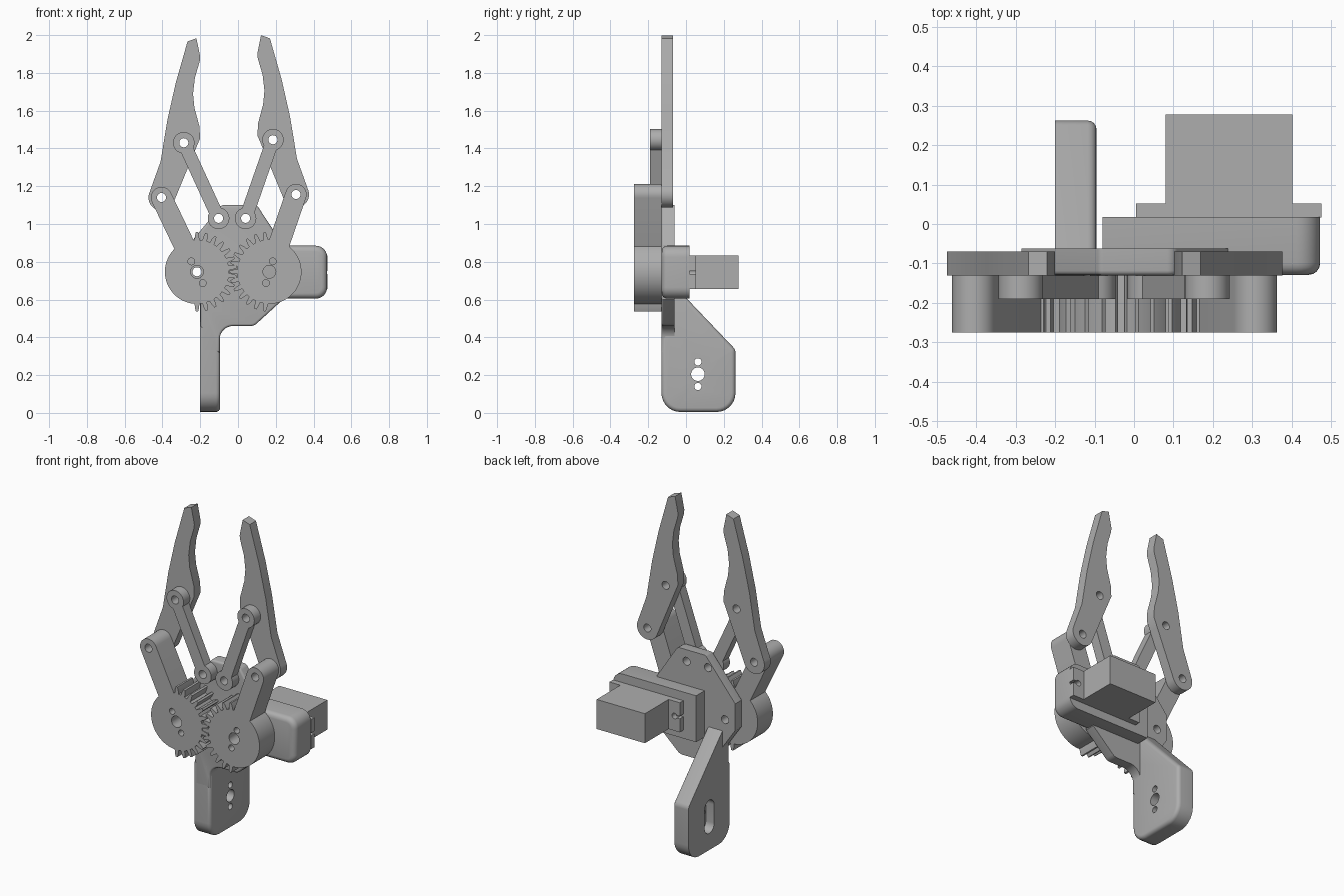
import bpy, bmesh, math
from mathutils import Vector

cube = bpy.data.objects.get("Cube")
if cube:
    bpy.data.objects.remove(cube, do_unlink=True)

grey = bpy.data.materials.new("mid grey")
grey.use_nodes = True
COL = (0.42, 0.42, 0.42, 1)
grey.diffuse_color = COL
bsdf = next(n for n in grey.node_tree.nodes if n.type == 'BSDF_PRINCIPLED')
bsdf.inputs["Base Color"].default_value = COL


def arc(c, r, a0, a1, n=16):
    """Points on an arc, angles in degrees."""
    return [(c[0] + r * math.cos(math.radians(a0 + (a1 - a0) * i / n)),
             c[1] + r * math.sin(math.radians(a0 + (a1 - a0) * i / n))) for i in range(n + 1)]


def circle(c, r, n=28):
    return arc(c, r, 0, 360, n)[:-1]


def rounded(pts, seg=7):
    """Polygon of (u, v, radius) with filleted corners."""
    out = []
    for i, (u, v, r) in enumerate(pts):
        p = Vector((u, v))
        if r == 0:
            out.append((u, v))
            continue
        a = (Vector(pts[i - 1][:2]) - p).normalized()
        b = (Vector(pts[(i + 1) % len(pts)][:2]) - p).normalized()
        half = a.angle(b) / 2
        c = p + (a + b).normalized() * (r / math.sin(half))
        s = p + a * (r / math.tan(half)) - c
        e = p + b * (r / math.tan(half)) - c
        turn = math.atan2(s.x * e.y - s.y * e.x, s.dot(e))
        a0 = math.degrees(math.atan2(s.y, s.x))
        out += arc(c, r, a0, a0 + math.degrees(turn), seg)
    return out


def make_prism(name, pts, axis, lo, hi, bevel=0, bevel_at=None):
    """Extrude an outline along x or y; optionally round one rim."""
    def place(p, w):
        return (p[0], w, p[1]) if axis == 'y' else (w, p[0], p[1])
    bm = bmesh.new()
    a = [bm.verts.new(place(p, lo)) for p in pts]
    b = [bm.verts.new(place(p, hi)) for p in pts]
    caps = {'lo': bm.faces.new(a), 'hi': bm.faces.new(b)}
    n = len(pts)
    for i in range(n):
        j = (i + 1) % n
        bm.faces.new((a[i], a[j], b[j], b[i]))
    bmesh.ops.recalc_face_normals(bm, faces=bm.faces)
    if bevel:
        bmesh.ops.bevel(bm, geom=list(caps[bevel_at].edges), offset=bevel,
                        segments=4, profile=0.5, affect='EDGES', clamp_overlap=True)
    me = bpy.data.meshes.new(name)
    bm.to_mesh(me)
    bm.free()
    me.materials.append(grey)
    ob = bpy.data.objects.new(name, me)
    bpy.context.collection.objects.link(ob)
    return ob


def part(name, pts, axis, lo, hi, holes=(), bevel=0, bevel_at=None):
    """Prism with holes; each hole is (outline, from, to)."""
    ob = make_prism(name, pts, axis, lo, hi, bevel, bevel_at)
    bpy.ops.object.select_all(action='DESELECT')
    bpy.context.view_layer.objects.active = ob
    ob.select_set(True)
    for outline, h0, h1 in holes:
        cutter = make_prism("cutter", outline, axis, h0, h1)
        cutter.hide_render = True
        mod = ob.modifiers.new("hole", 'BOOLEAN')
        mod.operation = 'DIFFERENCE'
        mod.solver = 'EXACT'
        mod.object = cutter
        bpy.ops.object.modifier_apply(modifier=mod.name)
        bpy.data.objects.remove(cutter, do_unlink=True)
    bpy.ops.object.shade_smooth_by_angle(angle=math.radians(30))
    return ob


def bore(c, r):
    return (circle(c, r), -0.6, 0.6)


PIN = 0.024
GEAR = {'left': (-0.217, 0.747), 'right': (0.166, 0.747)}
ELBOW = {'left': (-0.405, 1.14), 'right': (0.307, 1.156)}
KNUCKLE = {'left': (-0.287, 1.43), 'right': (0.185, 1.446)}
ANCHOR = {'left': (-0.103, 1.03), 'right': (0.04, 1.03)}

# Base plate behind the gears, with a stem that blends into the bracket
part("base_plate", rounded([
    (-0.087, 1.10, 0.02), (-0.285, 0.86, 0), (-0.285, 0.70, 0), (-0.199, 0.575, 0),
    (-0.199, 0.32, 0), (-0.097, 0.32, 0), (-0.097, 0.46, 0.07), (0.085, 0.46, 0.05),
    (0.238, 0.60, 0), (0.238, 0.89, 0), (0.10, 1.10, 0.03)]),
    'y', -0.13, -0.062,
    [bore(ANCHOR['left'], PIN), bore(ANCHOR['right'], PIN), bore(GEAR['left'], PIN)],
    0.012, 'lo')

# Upright mounting bracket with a horn slot on its outer side
slot = arc((0.063, 0.26), 0.045, 0, 180) + arc((0.063, 0.15), 0.045, 180, 360)
part("mount_bracket", rounded([
    (-0.13, 0.005, 0.10), (0.262, 0.005, 0.10), (0.262, 0.335, 0.04), (-0.062, 0.675, 0),
    (-0.10, 0.675, 0), (-0.10, 0.50, 0), (-0.13, 0.45, 0)]),
    'x', -0.20, -0.095,
    [bore((0.063, 0.205), 0.036), bore((0.063, 0.27), 0.019), bore((0.063, 0.14), 0.019),
     (slot, -0.3, -0.145)], 0.022, 'hi')

# Motor housing block, motor flange with screw notches, and motor body
part("motor_mount", rounded([
    (-0.08, 0.605, 0), (0.472, 0.605, 0.06), (0.472, 0.885, 0.06), (-0.08, 0.885, 0)]),
    'y', -0.129, 0.018, (), 0.03, 'lo')
zc = 0.744
notch = [(0.475, zc - 0.008), (0.455, zc - 0.008)] + \
    arc((0.44, zc), 0.017, -28, -332, 12) + [(0.455, zc + 0.008), (0.475, zc + 0.008)]
other = [(0.48 - x, 2 * zc - z) for x, z in notch]
part("motor_flange", [(0.475, 0.655)] + notch + [(0.475, 0.833), (0.005, 0.833)] +
     other + [(0.005, 0.655)], 'y', 0.017, 0.052)
part("motor_body", [(0.08, 0.655), (0.402, 0.655), (0.402, 0.833), (0.08, 0.833)],
     'y', 0.05, 0.277)

# Meshing gears, each one piece with its drive arm
ROOT, TIP, PITCH, ARM_R = 0.17, 0.211, 360 / 26, 0.056
for side, sx, ks in (('left', 1, [k - 6.5 for k in range(14)]),
                     ('right', -1, list(range(-6, 7)))):
    c, e = Vector(GEAR[side]), Vector(ELBOW[side])
    d = e - c
    d.x *= sx
    ang = math.degrees(math.atan2(d.y, d.x))
    spread = math.degrees(math.asin(ARM_R / ROOT))
    pts = []
    for k in ks:
        for off, r in ((-4.3, ROOT), (-3.2, 0.192), (-1.6, TIP),
                       (1.6, TIP), (3.2, 0.192), (4.3, ROOT)):
            pts += arc((0, 0), r, k * PITCH + off, 0, 1)[:1]
    pts += arc((0, 0), ROOT, ang - spread, 0, 1)[:1]
    pts += arc(d, ARM_R, ang - 90, ang + 90)
    pts += arc((0, 0), ROOT, ang + spread, ks[0] * PITCH + 360 - 8, 24)
    pts = [(c.x + sx * u, c.y + v) for u, v in pts]
    s = 1 if side == 'left' else -0.6
    part(side + "_gear_arm", pts, 'y', -0.275, -0.13, [
        bore(e, PIN), bore(c, 0.034),
        bore((c.x - 0.03 * s, c.y + 0.055), 0.018),
        bore((c.x + 0.03 * s, c.y - 0.06), 0.018)])

# Parallel links with round eyes
for side in ('left', 'right'):
    a, b = Vector(ANCHOR[side]), Vector(KNUCKLE[side])
    t = math.degrees(math.atan2((b - a).y, (b - a).x))
    w = math.degrees(math.asin(0.035 / 0.057))
    part(side + "_link", arc(a, 0.057, t + w, t + 360 - w, 24) +
         arc(b, 0.057, t - 180 + w, t + 180 - w, 24),
         'y', -0.19, -0.13, [bore(a, PIN), bore(b, PIN)])

# Curved gripping fingers, mirrored across the opening
finger = [(-.22, 1.983), (-.20, 1.885), (-.203, 1.86), (-.228, 1.775), (-.238, 1.69),
          (-.231, 1.617), (-.204, 1.516), (-.201, 1.452), (-.225, 1.395)]
finger += arc(ELBOW['left'], 0.069, -23, -203, 20)
finger += [(-.41, 1.33), (-.374, 1.55), (-.33, 1.745), (-.267, 1.967)]
for side in ('left', 'right'):
    pts = finger if side == 'left' else [(-0.098 - x, z + 0.016) for x, z in finger]
    part(side + "_finger", pts, 'y', -0.13, -0.07,
         [bore(ELBOW[side], PIN), bore(KNUCKLE[side], PIN)])
